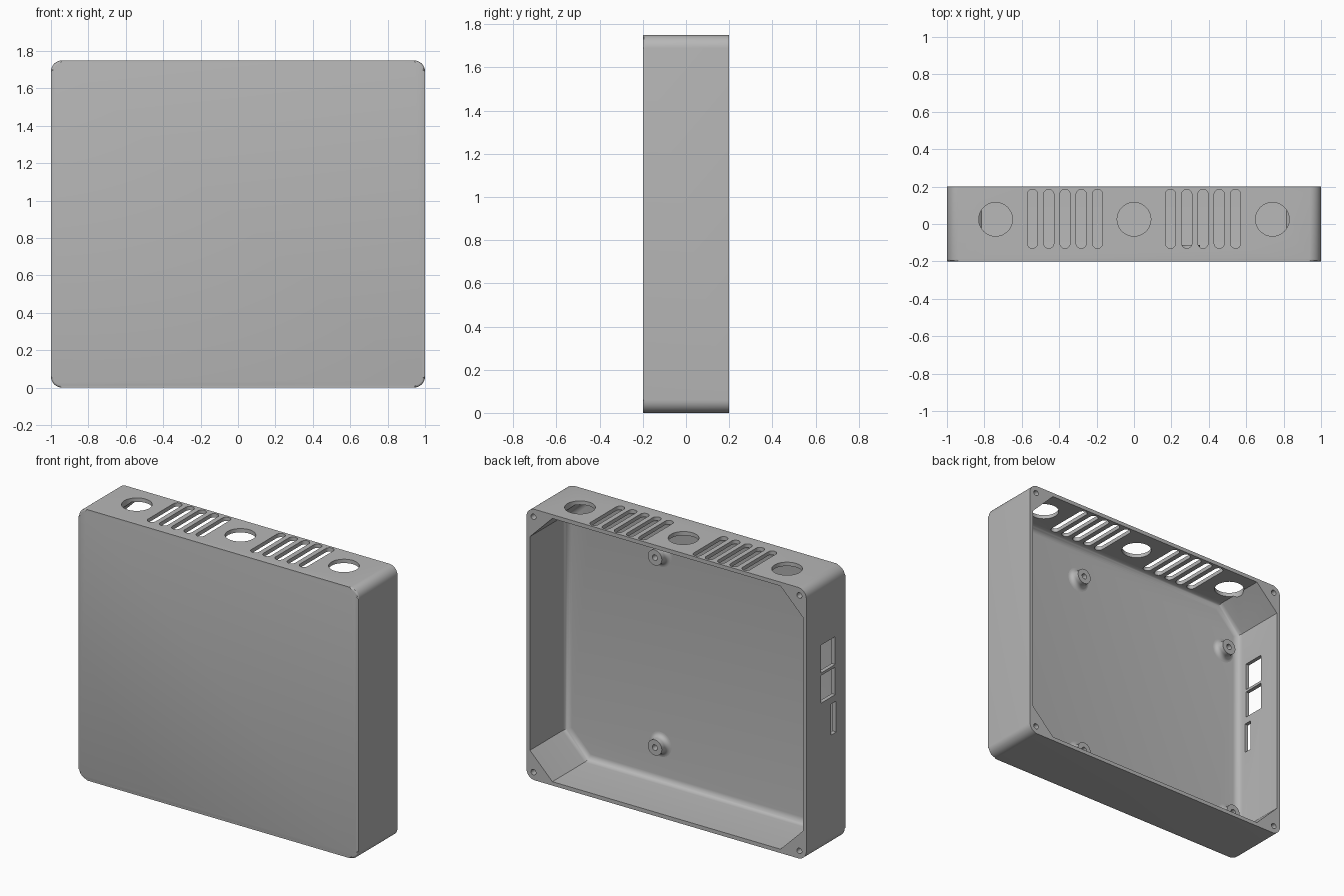
import bpy, bmesh, math
from mathutils import Vector

if "Cube" in bpy.data.objects:
    bpy.data.objects.remove(bpy.data.objects["Cube"])

WIDTH, HEIGHT, DEPTH = 2.0, 1.75, 0.4
WALL = 0.025
FLOOR_Y = -0.17
MID_Z = HEIGHT / 2

grey = bpy.data.materials.new("plain grey")
grey.use_nodes = True
grey.diffuse_color = (0.47, 0.47, 0.47, 1)
grey.node_tree.nodes["Principled BSDF"].inputs["Base Color"].default_value = (0.47, 0.47, 0.47, 1)


def rounded_rect(cu, cv, w, h, r, seg=8):
    """Outline of a rectangle with rounded corners (seg=1 gives chamfers)."""
    pts = []
    for i, (su, sv) in enumerate([(1, 1), (-1, 1), (-1, -1), (1, -1)]):
        for k in range(seg + 1):
            a = math.pi / 2 * (i + k / seg)
            pts.append((cu + su * (w / 2 - r) + r * math.cos(a),
                        cv + sv * (h / 2 - r) + r * math.sin(a)))
    return pts


def rect(u0, u1, v0, v1):
    return [(u0, v0), (u1, v0), (u1, v1), (u0, v1)]


def circle(cu, cv, r, n=32):
    return [(cu + r * math.cos(math.tau * k / n), cv + r * math.sin(math.tau * k / n)) for k in range(n)]


def prism(bm, outline, axis, start, end):
    """Extrude an outline along an axis; returns the edges of the start cap."""
    place = {"x": lambda u, v, t: (t, u, v),
             "y": lambda u, v, t: (u, t, v),
             "z": lambda u, v, t: (u, v, t)}[axis]
    low = [bm.verts.new(place(u, v, start)) for u, v in outline]
    high = [bm.verts.new(place(u, v, end)) for u, v in outline]
    cap = bm.faces.new(low)
    bm.faces.new(high[::-1])
    n = len(low)
    for i in range(n):
        j = (i + 1) % n
        bm.faces.new((low[j], low[i], high[i], high[j]))
    return list(cap.edges)


def finish(bm, name):
    bmesh.ops.recalc_face_normals(bm, faces=bm.faces)
    mesh = bpy.data.meshes.new(name)
    bm.to_mesh(mesh)
    bm.free()
    mesh.materials.append(grey)
    obj = bpy.data.objects.new(name, mesh)
    bpy.context.collection.objects.link(obj)
    return obj


def cut(target, cutter):
    mod = target.modifiers.new("cut", "BOOLEAN")
    mod.operation = "DIFFERENCE"
    mod.solver = "EXACT"
    mod.object = cutter
    cutter.hide_render = True
    bpy.context.view_layer.objects.active = target
    bpy.ops.object.modifier_apply(modifier=mod.name)
    bpy.data.objects.remove(cutter)


def smooth(obj):
    bpy.ops.object.select_all(action="DESELECT")
    obj.select_set(True)
    bpy.context.view_layer.objects.active = obj
    bpy.ops.object.shade_smooth_by_angle(angle=math.radians(30))


# Outer shell with a softened front edge
bm = bmesh.new()
front = prism(bm, rounded_rect(0, MID_Z, WIDTH, HEIGHT, 0.06), "y", -DEPTH / 2, DEPTH / 2)
bmesh.ops.bevel(bm, geom=front, offset=0.012, segments=3, profile=0.5, affect="EDGES")
case = finish(bm, "enclosure_case")

# Cavity with solid corner gussets and a filleted floor
bm = bmesh.new()
floor = prism(bm, rounded_rect(0, MID_Z, WIDTH - 2 * WALL, HEIGHT - 2 * WALL, 0.16, 1),
              "y", FLOOR_Y, 0.3)
bmesh.ops.bevel(bm, geom=floor, offset=0.04, segments=6, profile=0.5, affect="EDGES")
cut(case, finish(bm, "cavity_cutter"))

# Openings: top vents, side ports, corner screw holes
bm = bmesh.new()
for x in (-0.74, 0, 0.74):
    prism(bm, circle(x, 0.025, 0.09, 48), "z", 1.66, 1.85)
for side in (-1, 1):
    for i in range(5):
        x = side * (0.195 + 0.087 * i)
        prism(bm, rounded_rect(x, 0.0275, 0.055, 0.315, 0.0274), "z", 1.66, 1.85)
for y0, y1, z0, z1 in [(-0.095, 0.048, 1.155, 1.335),
                       (-0.095, 0.048, 0.96, 1.138),
                       (-0.105, -0.05, 0.715, 0.915)]:
    prism(bm, rect(y0, y1, z0, z1), "x", -1.1, -0.93)
for x in (-0.95, 0.95):
    for z in (0.05, HEIGHT - 0.05):
        prism(bm, circle(x, z, 0.018, 20), "y", 0.05, 0.3)
cut(case, finish(bm, "opening_cutter"))
smooth(case)


# Board standoffs: flared posts with a bore
def standoff(name, x, z):
    top, r, flare = -0.113, 0.05, 0.03
    profile = [(0.018, FLOOR_Y - 0.005), (0.018, top), (r, top)]
    for k in range(7):
        a = math.pi / 2 * k / 6
        profile.append((r + flare * (1 - math.cos(a)), FLOOR_Y + flare * (1 - math.sin(a))))
    profile.append((r + flare, FLOOR_Y - 0.005))
    bm = bmesh.new()
    verts = [bm.verts.new((x + rad, y, z)) for rad, y in profile]
    edges = [bm.edges.new(pair) for pair in zip(verts, verts[1:] + verts[:1])]
    bmesh.ops.spin(bm, geom=verts + edges, cent=Vector((x, 0, z)), axis=(0, 1, 0),
                   angle=math.tau, steps=32)
    bmesh.ops.remove_doubles(bm, verts=bm.verts, dist=0.0005)
    smooth(finish(bm, name))


standoff("standoff_upper_left", 0.302, 1.49)
standoff("standoff_lower_left", 0.302, 0.263)
standoff("standoff_upper_right", -0.855, 1.42)
standoff("standoff_lower_right", -0.89, 0.265)
